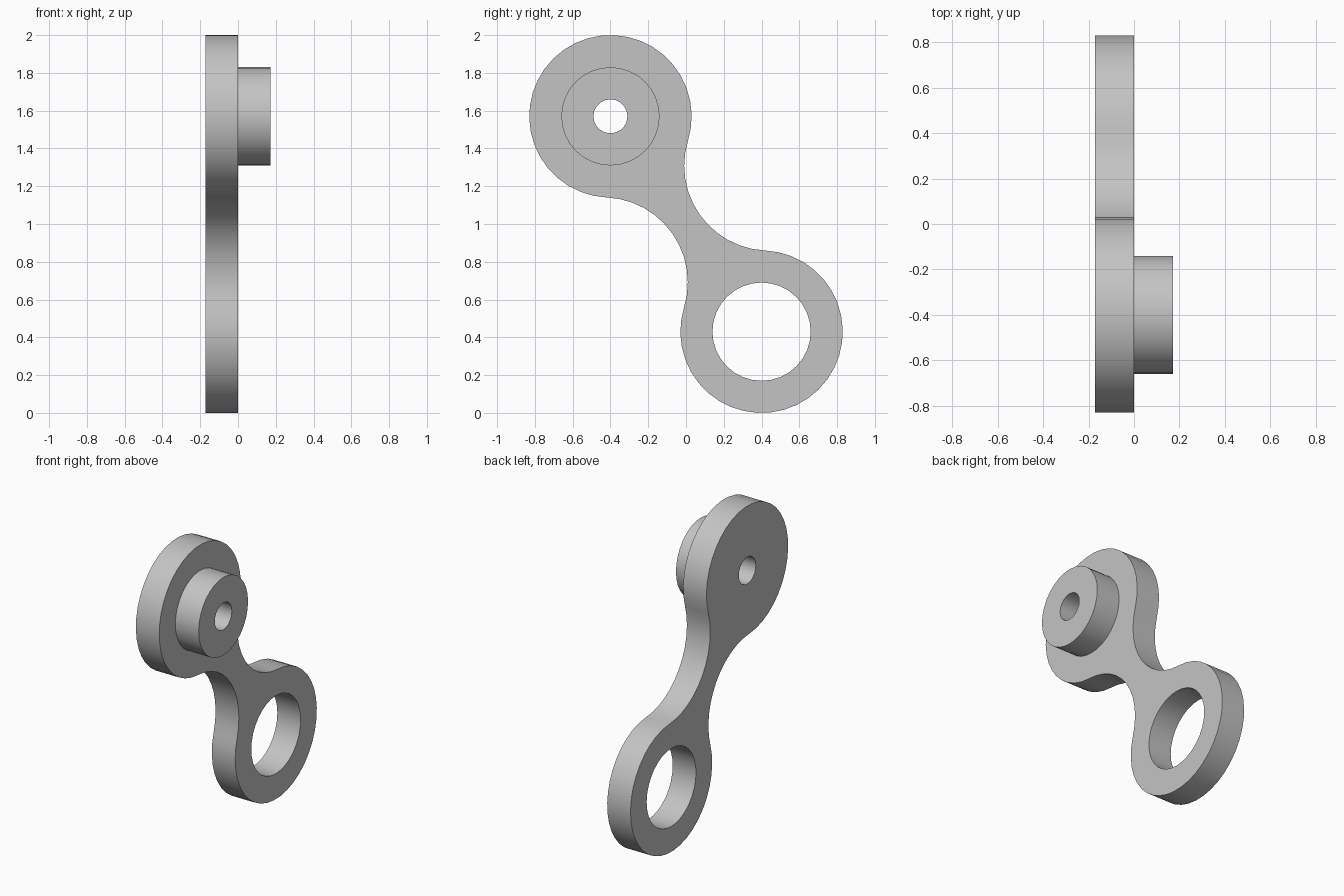
import bpy, bmesh
from math import sin, cos, atan2, hypot, sqrt, tau
from mathutils import Vector

HALF = 0.172                        # half of the overall thickness
MID = Vector((0, 1))                # point symmetry centre in (y, z)
TOP, LOW = Vector((-0.40, 1.57)), Vector((0.40, 0.43))
HUB_R, BOSS_R, BORE_R, FILLET_R = 0.43, 0.26, 0.09, 0.45

cube = bpy.data.objects.get("Cube")
if cube:
    bpy.data.objects.remove(cube)

grey = bpy.data.materials.new("light grey")
grey.use_nodes = True
grey.diffuse_color = (0.55, 0.55, 0.55, 1)
grey.node_tree.nodes["Principled BSDF"].inputs["Base Color"].default_value = grey.diffuse_color


def arc(c, r, start, end, n):
    """Points along an arc, leaving out the last one."""
    angles = [start + (end - start) * i / n for i in range(n)]
    return [c + Vector((cos(a), sin(a))) * r for a in angles]


def heading(a, b):
    return atan2(b.y - a.y, b.x - a.x)


# Outline: one hub arc and one concave fillet, then the same turned half round
axis = LOW - TOP
side = Vector((axis.y, -axis.x)).normalized()
reach = sqrt((HUB_R + FILLET_R) ** 2 - (axis.length / 2) ** 2)
left_c, right_c = MID + side * reach, MID - side * reach
a0 = heading(TOP, right_c)
a1 = heading(TOP, left_c) % tau
half = arc(TOP, HUB_R, a0, a1, 30)
half += arc(left_c, FILLET_R, heading(left_c, TOP), heading(left_c, LOW), 12)
outline = half + [MID * 2 - p for p in half]
eye = arc(LOW, BOSS_R, 0, tau, 32)
boss = arc(TOP, BOSS_R, 0, tau, 32)
bore = arc(TOP, BORE_R, 0, tau, 20)

bm = bmesh.new()


def ring(points, x):
    """Closed loop of edges in the plane at x."""
    vs = [bm.verts.new((x, p.x, p.y)) for p in points]
    for a, b in zip(vs, vs[1:] + vs[:1]):
        bm.edges.new((a, b))
    return vs


def wall(r, s):
    for i in range(len(r)):
        bm.faces.new((r[i - 1], r[i], s[i], s[i - 1]))


def cap(*rings):
    """Flat face between an outer ring and its holes."""
    edges = [bm.edges.get((r[i - 1], r[i])) for r in rings for i in range(len(r))]
    bmesh.ops.triangle_fill(bm, edges=edges, use_beauty=True)


# Plate with an eye, and a raised boss bored right through
back_out, front_out = ring(outline, -HALF), ring(outline, 0)
back_eye, front_eye = ring(eye, -HALF), ring(eye, 0)
boss_foot, boss_end = ring(boss, 0), ring(boss, HALF)
bore_back, bore_end = ring(bore, -HALF), ring(bore, HALF)
cap(back_out, back_eye, bore_back)
cap(front_out, front_eye, boss_foot)
cap(boss_end, bore_end)
wall(back_out, front_out)
wall(back_eye, front_eye)
wall(boss_foot, boss_end)
wall(bore_back, bore_end)
bmesh.ops.recalc_face_normals(bm, faces=bm.faces)

mesh = bpy.data.meshes.new("link_arm")
bm.to_mesh(mesh)
bm.free()
mesh.materials.append(grey)
link = bpy.data.objects.new("link_arm", mesh)
bpy.context.collection.objects.link(link)
bpy.ops.object.select_all(action="DESELECT")
link.select_set(True)
bpy.context.view_layer.objects.active = link
bpy.ops.object.shade_smooth_by_angle(angle=0.6)
